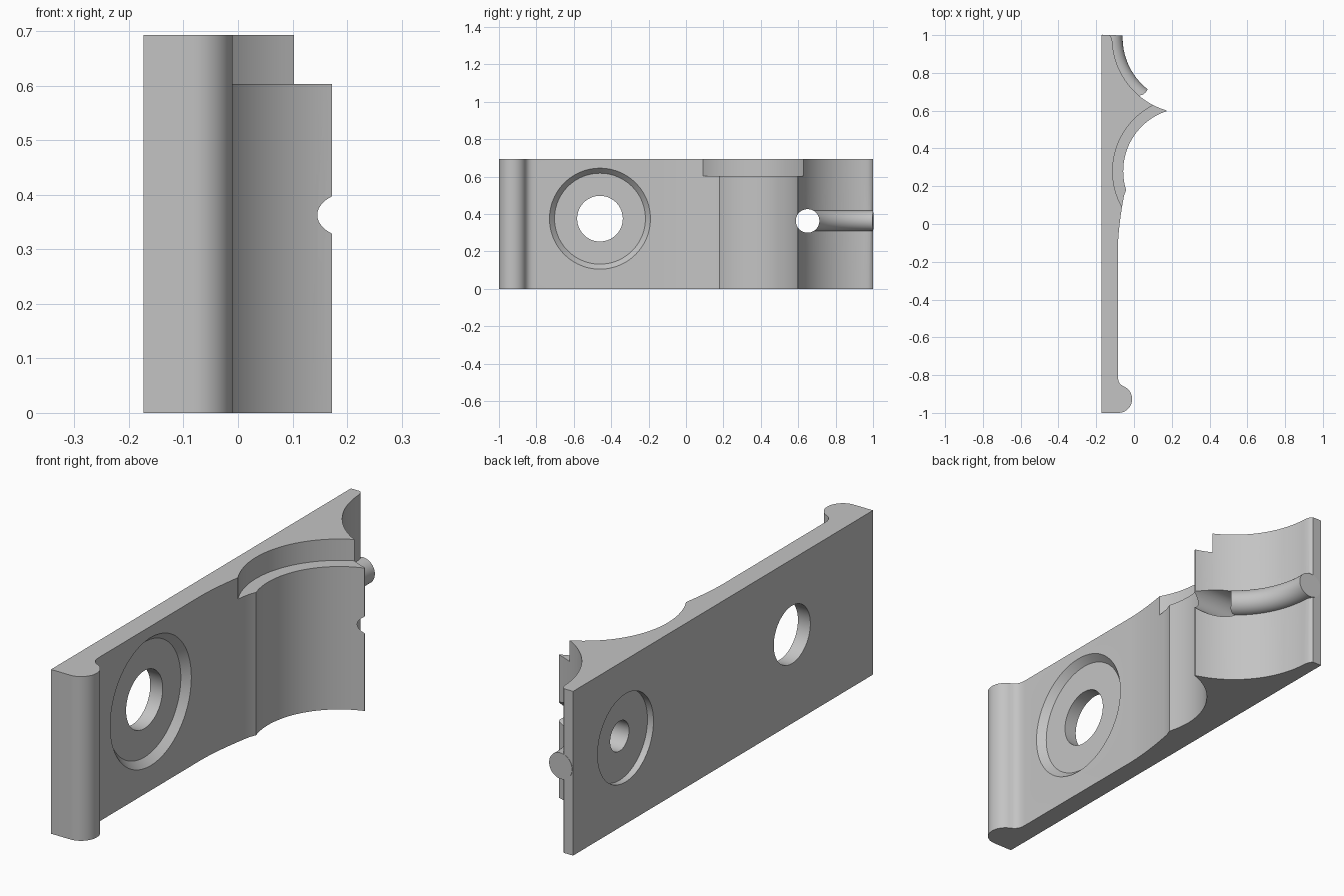
import bpy, bmesh, math
from mathutils import Vector, Matrix

cube = bpy.data.objects.get("Cube")
if cube:
    bpy.data.objects.remove(cube, do_unlink=True)

HEIGHT = 0.693
BACK = -0.173
LOWER_C, LOWER_R = (0.277, 0.28), 0.334      # large front hollow
UPPER_C, UPPER_R = (0.285, 0.985), 0.40      # end hollow that carries the rib
PIN_Y, PIN_Z = 0.65, 0.363
SCREW_Y, SCREW_Z = -0.46, 0.375

grey = bpy.data.materials.new("plain_grey")
grey.use_nodes = True
grey.diffuse_color = (0.55, 0.55, 0.55, 1)
grey.node_tree.nodes["Principled BSDF"].inputs["Base Color"].default_value = (0.55, 0.55, 0.55, 1)


def arc(centre, r, a0, a1, n):
    angles = [math.radians(a0 + (a1 - a0) * i / n) for i in range(n + 1)]
    return [(centre[0] + r * math.cos(a), centre[1] + r * math.sin(a)) for a in angles]


def finish(bm, name):
    bmesh.ops.recalc_face_normals(bm, faces=bm.faces)
    mesh = bpy.data.meshes.new(name)
    bm.to_mesh(mesh)
    bm.free()
    mesh.materials.append(grey)
    ob = bpy.data.objects.new(name, mesh)
    bpy.context.collection.objects.link(ob)
    return ob


def cone(name, axis, centre, r1, r2, start, end):
    """Round cutter running along x or z from start to end."""
    bm = bmesh.new()
    mid = (start + end) / 2
    if axis == 'X':
        m = Matrix.Translation((mid, *centre)) @ Matrix.Rotation(math.pi / 2, 4, 'Y')
    else:
        m = Matrix.Translation((*centre, mid))
    bmesh.ops.create_cone(bm, cap_ends=True, segments=96, radius1=r1, radius2=r2,
                          depth=end - start, matrix=m)
    return finish(bm, name)


def combine(body, other, operation):
    mod = body.modifiers.new(other.name, 'BOOLEAN')
    mod.operation = operation
    mod.solver = 'EXACT'
    mod.object = other
    other.hide_render = True
    bpy.context.view_layer.objects.active = body
    bpy.ops.object.modifier_apply(modifier=mod.name)
    bpy.data.objects.remove(other, do_unlink=True)


# Plate outline seen from above: lip, flat, swell, hollow, tip, end hollow
outline = [(BACK, -1)]
outline += arc((-0.083, -0.927), 0.073, -90, 62, 20)
outline += [(-0.062, -0.856), (-0.073, -0.847), (-0.080, -0.836), (-0.084, -0.822), (-0.085, -0.805)]
outline += [(-0.085 + 0.038 * t ** 1.6, -0.12 + 0.30 * t) for t in [i / 10 for i in range(10)]]
outline += arc(LOWER_C, LOWER_R, 197.5, 108.2, 36)
outline += arc(UPPER_C, UPPER_R, 253.5, 183.5, 32)
outline += [(-0.116, 0.975), (-0.120, 0.988), (-0.130, 1.0), (BACK, 1.0)]

bm = bmesh.new()
base = bm.faces.new([bm.verts.new((x, y, 0)) for x, y in outline])
top = bmesh.ops.extrude_face_region(bm, geom=[base])
bmesh.ops.translate(bm, vec=(0, 0, HEIGHT),
                    verts=[g for g in top["geom"] if isinstance(g, bmesh.types.BMVert)])
plate = finish(bm, "hinge_plate")

# Curved round rib on the end hollow
bm = bmesh.new()
start = math.radians(177.85)
spot = Vector((UPPER_C[0] + UPPER_R * math.cos(start), UPPER_C[1] + UPPER_R * math.sin(start), PIN_Z))
turn = Matrix.Translation(spot) @ Matrix.Rotation(start, 4, 'Z') @ Matrix.Rotation(math.pi / 2, 4, 'X')
bmesh.ops.create_circle(bm, cap_ends=False, segments=40, radius=0.055, matrix=turn)
bmesh.ops.spin(bm, geom=bm.verts[:] + bm.edges[:], cent=(*UPPER_C, 0), axis=(0, 0, 1),
               angle=math.radians(59), steps=28)
bmesh.ops.holes_fill(bm, edges=[e for e in bm.edges if e.is_boundary], sides=0)
combine(plate, finish(bm, "curved_rib"), 'UNION')

# Ledge, screw hole with tapered seat, pin hole with shallow back recess
cutters = [
    cone("ledge_cutter", 'Z', LOWER_C, 0.39, 0.39, 0.603, 0.9),
    cone("screw_seat_cutter", 'X', (SCREW_Y, SCREW_Z), 0.243, 0.297, -0.115, -0.055),
    cone("screw_hole_cutter", 'X', (SCREW_Y, SCREW_Z), 0.122, 0.122, -0.3, 0.3),
    cone("pin_hole_cutter", 'X', (PIN_Y, PIN_Z), 0.063, 0.063, -0.3, 0.3),
    cone("pin_recess_cutter", 'X', (PIN_Y, PIN_Z), 0.186, 0.186, -0.3, -0.145),
]
for cutter in cutters:
    combine(plate, cutter, 'DIFFERENCE')

# Smooth curves with crisp edges
bpy.ops.object.select_all(action='DESELECT')
plate.select_set(True)
bpy.context.view_layer.objects.active = plate
bpy.ops.object.shade_smooth_by_angle(angle=math.radians(28))
